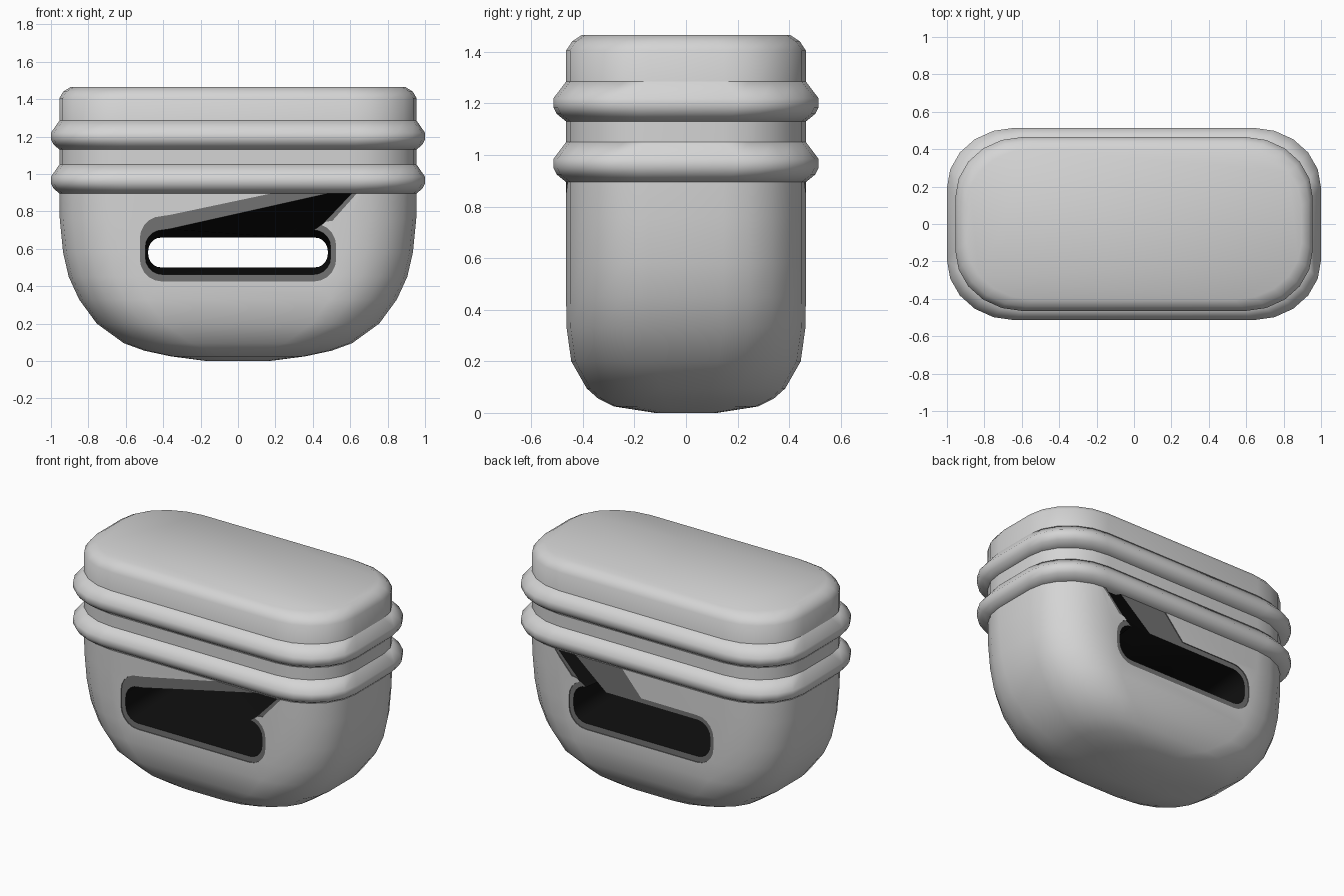
import bpy, bmesh, math

cube = bpy.data.objects.get("Cube")
if cube:
    bpy.data.objects.remove(cube, do_unlink=True)


def material(name, value):
    m = bpy.data.materials.new(name)
    m.use_nodes = True
    colour = (value, value, value, 1)
    m.diffuse_color = colour
    bsdf = m.node_tree.nodes["Principled BSDF"]
    bsdf.inputs["Base Color"].default_value = colour
    bsdf.inputs["Roughness"].default_value = 0.6
    return m


SHELL = material("light grey", 0.66)
TRIM = material("dark grey", 0.17)
HOLLOW = material("black", 0.005)


def loft(name, loops, mat, closed=False):
    """Skin a list of equal-length loops; cap the ends or join them up."""
    bm = bmesh.new()
    rows = [[bm.verts.new(p) for p in loop] for loop in loops]
    n = len(rows[0])
    pairs = list(zip(rows, rows[1:]))
    if closed:
        pairs.append((rows[-1], rows[0]))
    else:
        bm.faces.new(rows[0])
        bm.faces.new(rows[-1])
    for a, b in pairs:
        for i in range(n):
            j = (i + 1) % n
            bm.faces.new((a[i], a[j], b[j], b[i]))
    bmesh.ops.recalc_face_normals(bm, faces=bm.faces)
    me = bpy.data.meshes.new(name)
    bm.to_mesh(me)
    bm.free()
    me.materials.append(mat)
    ob = bpy.data.objects.new(name, me)
    bpy.context.collection.objects.link(ob)
    return ob


def plan(hx, hy, z, seg=5):
    """Horizontal rounded rectangle at height z."""
    rx, ry = min(0.36, 0.8 * hx), min(0.32, 0.75 * hy)
    pts = []
    for q, (sx, sy) in enumerate(((1, 1), (-1, 1), (-1, -1), (1, -1))):
        for i in range(seg + 1):
            a = math.pi / 2 * (q + i / seg)
            pts.append((sx * (hx - rx) + rx * math.cos(a),
                        sy * (hy - ry) + ry * math.sin(a), z))
    return pts


def outline(hx, z0, z1, r, top, z_left=None, seg=5):
    """Slot outline (x, z): rounded rectangle with extra points along the top, left to right."""
    z_left = z_left or z1
    corners = ((hx - r, z1 - r), (-hx + r, z_left - r), (-hx + r, z0 + r), (hx - r, z0 + r))
    pts = []
    for q, (cx, cz) in enumerate(corners):
        for i in range(seg + 1):
            a = math.pi / 2 * (q + i / seg)
            pts.append((cx + r * math.cos(a), cz + r * math.sin(a)))
        if q == 0:
            pts += top[::-1]
    return pts


def at_y(pts, y):
    return [(x, y, z) for x, z in pts]


def smooth(ob, angle=40):
    bpy.ops.object.select_all(action="DESELECT")
    ob.select_set(True)
    bpy.context.view_layer.objects.active = ob
    bpy.ops.object.shade_smooth_by_angle(angle=math.radians(angle))


# Body: half width, half depth, height of each level
LEVELS = [(0.17, 0.12, 0.0), (0.36, 0.28, 0.025), (0.50, 0.34, 0.055), (0.61, 0.385, 0.095),
          (0.755, 0.445, 0.20), (0.85, 0.463, 0.33), (0.905, 0.465, 0.45), (0.935, 0.465, 0.58),
          (0.953, 0.465, 0.76), (0.955, 0.465, 0.97), (0.955, 0.465, 1.2), (0.955, 0.465, 1.405),
          (0.935, 0.442, 1.44), (0.895, 0.405, 1.465)]
body = loft("pouch_body", [plan(*lv) for lv in LEVELS], SHELL)

# Raised bands around the upper body
for name, z in (("upper_band", 1.13), ("lower_band", 0.895)):
    band = loft(name, [plan(0.90, 0.41, z + 0.01), plan(0.955, 0.465, z), plan(0.988, 0.502, z + 0.03),
                       plan(1.0, 0.514, z + 0.055), plan(1.0, 0.514, z + 0.09),
                       plan(0.955, 0.465, z + 0.155), plan(0.90, 0.41, z + 0.145)], SHELL, closed=True)
    smooth(band, 60)

# Slot outlines: grey trim and dark opening, front and back
front_trim = outline(0.525, 0.425, 0.735, 0.12,
                     [(-0.36, 0.782), (0.34, 0.93), (0.665, 0.93), (0.505, 0.75)], 0.775)
back_trim = outline(0.525, 0.425, 0.735, 0.12,
                    [(0.0, 0.737), (0.17, 0.93), (0.665, 0.93), (0.505, 0.75)])
front_open = outline(0.495, 0.463, 0.70, 0.09,
                     [(-0.37, 0.705), (0.59, 0.92), (0.63, 0.92), (0.455, 0.735)])
back_open = outline(0.495, 0.463, 0.70, 0.09,
                    [(0.26, 0.702), (0.52, 0.92), (0.63, 0.92), (0.455, 0.735)])
core = outline(0.48, 0.50, 0.66, 0.07, [(0.10, 0.66), (0.25, 0.66), (0.36, 0.66), (0.39, 0.66)])

# Cutters: shallow trim recesses and a tunnel narrowing to the middle
cutters = [
    loft("front_trim_cutter", [at_y(front_trim, -0.60), at_y(front_trim, -0.459)], TRIM),
    loft("back_trim_cutter", [at_y(back_trim, 0.459), at_y(back_trim, 0.60)], TRIM),
    loft("slot_cutter", [at_y(front_open, -0.62), at_y(front_open, -0.455), at_y(core, 0),
                         at_y(back_open, 0.455), at_y(back_open, 0.62)], HOLLOW),
]
for m in (TRIM, HOLLOW):
    body.data.materials.append(m)
bpy.context.view_layer.objects.active = body
for c in cutters:
    mod = body.modifiers.new(c.name, "BOOLEAN")
    mod.operation = "DIFFERENCE"
    mod.solver = "EXACT"
    mod.material_mode = "TRANSFER"
    mod.object = c
    bpy.ops.object.modifier_apply(modifier=mod.name)
for c in cutters:
    bpy.data.objects.remove(c, do_unlink=True)
smooth(body, 40)
